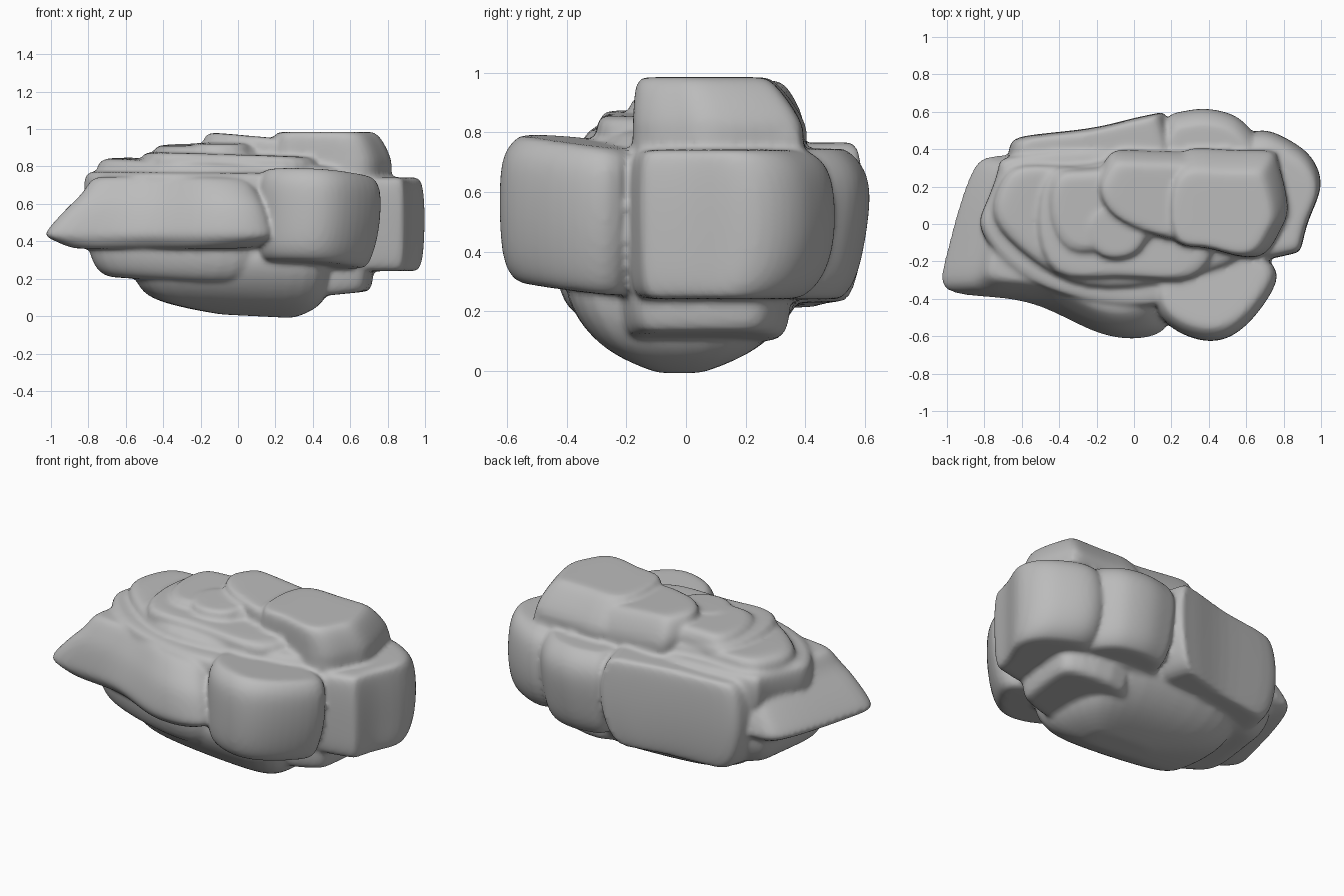
import bpy
from mathutils import Vector

cube = bpy.data.objects.get("Cube")
if cube:
    bpy.data.objects.remove(cube)

stone = bpy.data.materials.new("grey stone")
stone.use_nodes = True
grey = (0.5, 0.5, 0.5, 1)
stone.diffuse_color = grey
stone.node_tree.nodes["Principled BSDF"].inputs["Base Color"].default_value = grey

parts = []


def swell(outline):
    """Push the outline out so that its rounded version passes through the points."""
    goal = [Vector(p) for p in outline]
    cage = list(goal)
    for _ in range(2):
        cage = [q + g - (cage[i - 1] + 4 * q + cage[(i + 1) % len(cage)]) / 6
                for i, (q, g) in enumerate(zip(cage, goal))]
    return cage


def block(name, outline, rings, tilt=(0, 0)):
    """Loft a plan outline through rings of (z, x scale, y scale, dx, dy) and round it."""
    cage = swell(outline)
    n = len(cage)
    c = sum(cage, Vector((0, 0))) / n
    levels = [(r + (0, 0))[:5] for r in rings]
    caps = [(z, sx * 0.8, sy * 0.8, dx, dy) for z, sx, sy, dx, dy in (levels[0], levels[-1])]
    verts = []
    for z, sx, sy, dx, dy in [caps[0]] + levels + [caps[1]]:
        for p in cage:
            x, y = (p.x - c.x) * sx, (p.y - c.y) * sy
            verts.append((c.x + x + dx, c.y + y + dy, z + tilt[0] * x + tilt[1] * y))
    faces = [tuple(reversed(range(n))), tuple(range(len(verts) - n, len(verts)))]
    for k in range(len(levels) + 1):
        for i in range(n):
            j = (i + 1) % n
            faces.append((k * n + i, k * n + j, k * n + n + j, k * n + n + i))
    me = bpy.data.meshes.new(name)
    me.from_pydata(verts, [], faces)
    ob = bpy.data.objects.new(name, me)
    bpy.context.collection.objects.link(ob)
    ob.modifiers.new("round", 'SUBSURF').levels = 2
    parts.append(ob)


def boulder(name, outline, z0, z1, tilt=(0, 0), top=0.91, base=0.88):
    """Upright block with softly rounded rims."""
    h = z1 - z0
    block(name, outline, [(z0, base, base), (z0 + h * 0.15, (1 + base) / 2 + .03, (1 + base) / 2 + .03),
                          (z0 + h * 0.5, 1.01, 1.01),
                          (z1 - h * 0.13, (1 + top) / 2 + .03, (1 + top) / 2 + .03),
                          (z1 + .004, top, top)], tilt)


# Core that ties the blocks together
boulder("core", [(-.6, -.25), (.1, -.4), (.6, -.2), (.65, .35), (.1, .4), (-.55, .3)], .22, .75)

# Pointed slab at the front left, with a plateau standing on it
block("pointed_slab",
      [(-1, -.18), (-1, -.35), (-.75, -.39), (-.5, -.44), (-.25, -.56), (-.05, -.61), (.12, -.58),
       (.2, -.4), (.1, .2), (-.64, .36), (-.84, .3), (-.93, .1)],
      [(.36, .8, .82, .02), (.4, .93, .95, .01), (.425, 1.02, 1), (.455, 1.01, 1.01),
       (.59, .88, .95, .05, 0), (.66, .77, .86, .07, .01), (.745, .7, .73, .07, .03)])
boulder("plateau", [(-.81, -.04), (-.79, .1), (-.71, .3), (-.6, .36), (.1, .35), (.2, -.25), (.15, -.42),
                    (-.05, -.44), (-.3, -.4), (-.62, -.27)], .5, .77, (0, .02), .96)

# Upright boulders round the front, right and back
block("front_boulder", [(.13, -.46), (.2, -.55), (.32, -.61), (.46, -.62), (.6, -.54), (.73, -.36),
                        (.71, -.19), (.3, -.1), (.12, -.3)],
      [(.28, .84, .84, -.02, .02), (.34, .94, .96, -.02), (.5, 1, 1.01), (.68, 1.02, 1),
       (.74, .97, .94, 0, .02), (.775, .88, .82, 0, .03)], (-.05, -.1))
block("right_boulder", [(.8, -.16), (.89, -.13), (.93, .02), (1, .2), (.95, .35), (.86, .43),
                        (.74, .49), (.62, .48), (.48, .3), (.48, -.16)],
      [(.24, .86, .8, 0, -.05), (.3, .96, .93, 0, -.02), (.42, 1, 1), (.57, 1.01, 1.01),
       (.69, .97, .97, 0, -.01), (.742, .88, .84, 0, -.04)])
block("back_boulder", [(.16, .53), (.24, .6), (.36, .625), (.5, .6), (.61, .52), (.66, .3),
                       (.17, .2)],
      [(.24, .82, .78, 0, -.07), (.3, .93, .91, 0, -.04), (.42, .97, .97, 0, -.02),
       (.6, 1.01, 1.01), (.69, .97, .95, 0, -.02), (.745, .85, .82, 0, -.06)])
boulder("back_left_boulder", [(-.67, .39), (-.6, .47), (-.25, .51), (0, .57), (.14, .59), (.18, .53),
                              (.17, .1), (-.55, .05), (-.7, .2)], .22, .75, (.03, .03), .87, .76)

# Stepped layers on top
boulder("lower_layer", [(-.75, .02), (-.72, .2), (-.6, .32), (-.25, .31), (.2, .36), (.56, 0),
                        (.56, -.19), (.2, -.31), (-.25, -.34), (-.56, -.18)], .66, .825, (-.03, .03))
boulder("middle_layer", [(-.52, .02), (-.45, .28), (-.2, .29), (.4, .2), (.42, -.16),
                         (.25, -.3), (-.1, -.28), (-.42, -.27)], .72, .862, (-.03, 0), .92)
boulder("upper_layer", [(-.47, .05), (-.42, .28), (-.22, .29), (.1, .3), (.1, -.1), (-.15, -.15),
                        (-.36, -.16)], .75, .915, (.03, .03), .82)
boulder("knob", [(-.26, -.05), (-.2, .1), (.05, .1), (.07, -.08), (-.02, -.18), (-.18, -.18)],
        .75, .92, (0, .04), .85)

# Long cap stone with a raised right half
cap_end = [(.7, .4), (.77, .34), (.83, .1), (.79, -.02), (.71, -.16), (.56, -.18)]
block("long_cap", [(-.2, .2), (-.18, .3), (-.13, .38), (-.03, .4), (.3, .39)] + cap_end +
      [(.35, -.12), (.1, -.06), (-.12, .05)],
      [(.68, .93, .95), (.76, .98, .99), (.82, 1, .98), (.9, .97, .9, 0, -.02),
       (.942, .91, .8, -.01, -.03)], (-.09, 0))
block("raised_cap", [(.2, .36), (.45, .4)] + cap_end + [(.36, -.12), (.18, -.06)],
      [(.7, .88, .9), (.77, .97, .98), (.83, 1, .98), (.94, .88, .84, -.02, -.035),
       (.985, .8, .74, -.04, -.05)])

# Underside
block("belly", [(-.54, -.2), (-.4, -.36), (.1, -.41), (.42, -.36), (.5, -.1), (.45, .3), (.1, .39),
                (-.4, .38), (-.56, .15)],
      [(0, .38, .2, .13, 0), (.05, .77, .5, .02, 0), (.12, .94, .76), (.24, 1, .97),
       (.36, 1, 1)], (-.05, 0))
boulder("right_foot", [(.25, -.17), (.6, -.18), (.69, -.1), (.72, .18), (.64, .3), (.25, .31)],
        .115, .35, (.1, 0))
boulder("left_foot", [(-.79, -.1), (-.73, -.27), (-.4, -.39), (0, -.42), (.15, -.2), (.1, .35),
                      (-.6, .36), (-.74, .2)], .19, .44, (-.06, 0), .98, .78)

# Fuse the blocks into one weathered rock
bpy.ops.object.select_all(action='DESELECT')
for ob in parts:
    ob.select_set(True)
bpy.context.view_layer.objects.active = parts[0]
bpy.ops.object.convert(target='MESH')
bpy.ops.object.join()
rock = bpy.context.view_layer.objects.active
rock.name = "rock"
remesh = rock.modifiers.new("fuse", 'REMESH')
remesh.mode, remesh.voxel_size = 'VOXEL', 0.014
wear = rock.modifiers.new("wear", 'SMOOTH')
wear.factor, wear.iterations = 0.5, 5
bpy.ops.object.convert(target='MESH')
rock.data.materials.clear()
rock.data.materials.append(stone)
bpy.ops.object.shade_smooth()
